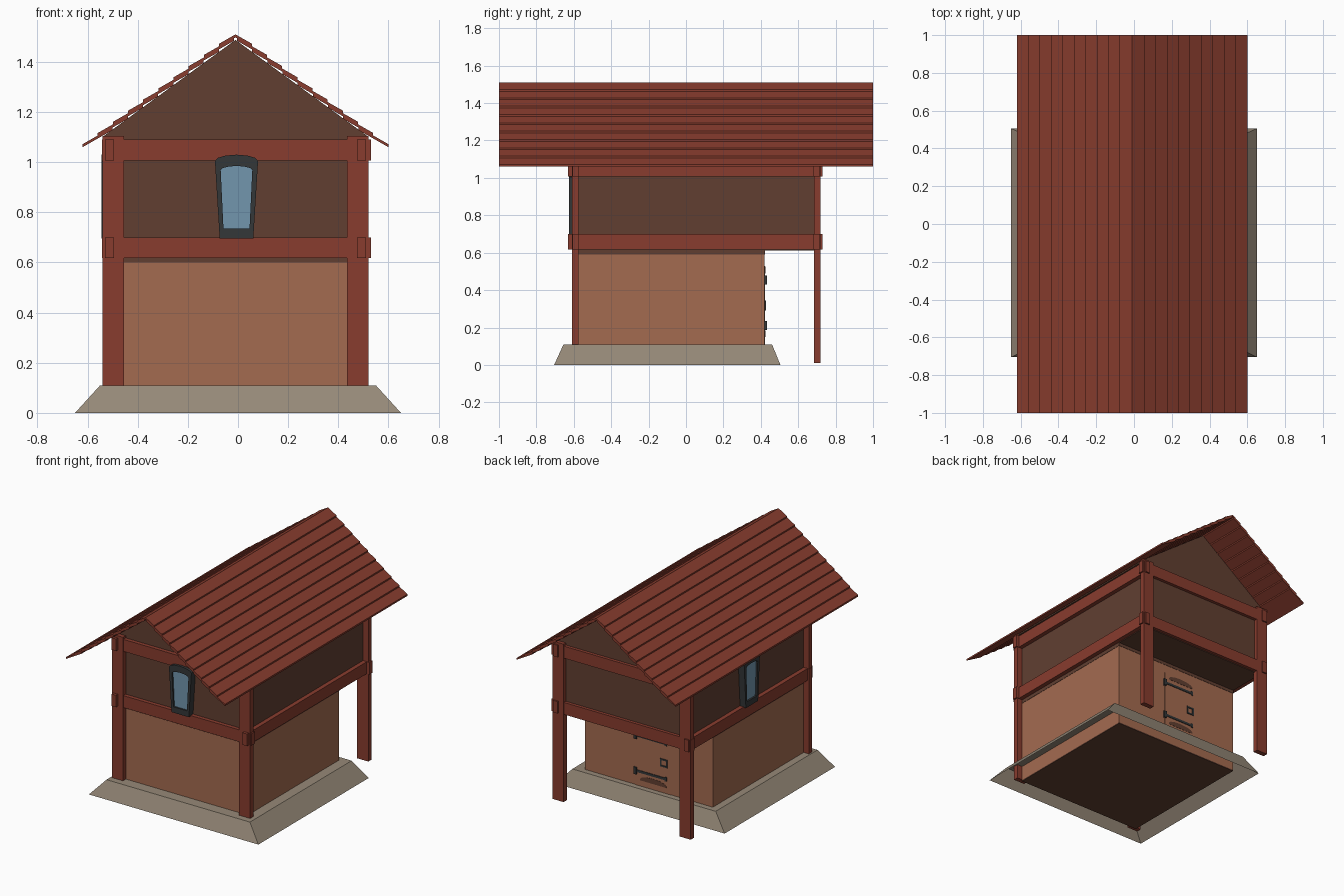
import bpy, bmesh, math
from mathutils import Matrix, Vector

if "Cube" in bpy.data.objects:
    bpy.data.objects.remove(bpy.data.objects["Cube"])

CX = -0.01  # the house body sits slightly left of the base centre


def mat(name, r, g, b):
    lin = lambda c: ((c / 255 + 0.055) / 1.055) ** 2.4
    m = bpy.data.materials.new(name)
    m.diffuse_color = (lin(r), lin(g), lin(b), 1)
    m.use_nodes = True
    m.node_tree.nodes["Principled BSDF"].inputs["Base Color"].default_value = m.diffuse_color
    return m


RED = mat("red_wood", 136, 60, 46)
BROWN = mat("dark_brown_wood", 97, 63, 49)
CLAY = mat("clay_wall", 164, 107, 80)
STONE = mat("grey_stone", 150, 137, 120)
IRON = mat("dark_iron", 52, 55, 56)
GLASS = mat("blue_glass", 114, 150, 174)


def mesh_object(name, verts, faces, *mats, fix=True):
    bm = bmesh.new()
    vs = [bm.verts.new(v) for v in verts]
    for f in faces:
        bm.faces.new([vs[i] for i in f])
    if fix:
        bmesh.ops.recalc_face_normals(bm, faces=bm.faces)
    me = bpy.data.meshes.new(name)
    bm.to_mesh(me)
    bm.free()
    for m in mats:
        me.materials.append(m)
    ob = bpy.data.objects.new(name, me)
    bpy.context.collection.objects.link(ob)
    return ob


def prism(name, profile, y0, y1, m):
    """Extrude an x-z profile along y."""
    n = len(profile)
    verts = [(x, y0, z) for x, z in profile] + [(x, y1, z) for x, z in profile]
    faces = [list(range(n)), list(range(n, 2 * n))]
    faces += [[i, (i + 1) % n, n + (i + 1) % n, n + i] for i in range(n)]
    return mesh_object(name, verts, faces, m)


def box(name, x0, x1, y0, y1, z0, z1, m):
    return prism(name, [(x0, z0), (x1, z0), (x1, z1), (x0, z1)], y0, y1, m)


# stone skirt, open underneath
rings = []
for x, ya, yb, z in ((0.65, -0.705, 0.505, 0), (0.55, -0.655, 0.46, 0.11)):
    rings += [(-x, ya, z), (x, ya, z), (x, yb, z), (-x, yb, z)]
mesh_object("stone_base", rings,
            [[i, (i + 1) % 4, 4 + (i + 1) % 4, 4 + i] for i in range(4)] + [[4, 5, 6, 7]],
            STONE, fix=False)

# wall boxes
box("ground_floor_walls", -0.50, 0.48, -0.578, 0.42, 0.008, 0.60, CLAY)
box("ground_floor_bottom", -0.50, 0.48, -0.578, 0.42, 0.0, 0.008, BROWN)
box("ceiling_edge", -0.502, 0.482, -0.577, 0.422, 0.59, 0.612, BROWN)
box("upper_floor_walls", -0.50, 0.48, -0.58, 0.695, 0.612, 1.10, BROWN)
prism("gable", [(CX - 0.525, 1.095), (CX + 0.525, 1.095), (CX + 0.525, 1.105),
                (CX, 1.488), (CX - 0.525, 1.105)], -0.58, 0.695, BROWN)

# corner posts
for end, y0, y1 in (("front", -0.61, -0.575), ("back", 0.685, 0.72)):
    box(end + "_left_post", -0.54, -0.455, y0, y1, 0.01, 1.105, RED)
    box(end + "_right_post", 0.435, 0.52, y0, y1, 0.01, 1.105, RED)

# beams around the upper floor
for level, z0, z1 in (("lower", 0.617, 0.70), ("upper", 1.007, 1.09)):
    box(level + "_front_beam", -0.542, 0.53, -0.607, -0.572, z0, z1, RED)
    box(level + "_back_beam", -0.542, 0.53, 0.682, 0.717, z0, z1, RED)
    box(level + "_left_beam", -0.53, -0.495, -0.63, 0.73, z0, z1, RED)
    box(level + "_right_beam", 0.475, 0.51, -0.63, 0.73, z0, z1, RED)

# overlapping roof planks, ten rows on each slope
for side, s in (("left", -1), ("right", 1)):
    for i in range(10):
        d, z = 0.61 - 0.0605 * i, 1.06 + 0.0445 * i
        length = min(0.12, d)
        d2, z2 = d - length, z + length * 0.57
        t = 0.012
        prism(f"{side}_roof_plank_{i + 1}",
              [(CX + s * d, z), (CX + s * d2, z2),
               (CX + s * d2, z2 + t), (CX + s * d, z + t)], -1, 1, RED)


# arched tapered windows: frame ring with recessed glass
def arch(b, t, z0, z1, peak, n=6):
    pts = [(-b, z0), (b, z0)]
    for k in range(n + 1):
        a = math.pi * k / n
        u = t * math.cos(a)
        pts.append((u, z1 + (peak - z1) * math.sin(a)))
    return pts


def window(name, place, depth):
    outer = arch(0.067, 0.086, 0.695, 1.005, 1.03)
    inner = arch(0.052, 0.063, 0.735, 0.968, 0.985)
    n = len(outer)
    loops = [(outer, 0), (outer, -depth), (inner, -depth), (inner, -depth + 0.012)]
    verts = [place @ Vector((u, y, z)) for loop, y in loops for u, z in loop]
    faces = [[r * n + i, r * n + (i + 1) % n, (r + 1) * n + (i + 1) % n, (r + 1) * n + i]
             for r in range(3) for i in range(n)]
    faces.append(list(range(3 * n, 4 * n)))
    ob = mesh_object(name, verts, faces, IRON, GLASS, fix=False)
    ob.data.polygons[-1].material_index = 1


window("front_window", Matrix.Translation((-0.006, -0.578, 0)), 0.047)
window("left_window", Matrix.Translation((-0.498, 0.055, 0))
       @ Matrix.Rotation(-math.pi / 2, 4, 'Z'), 0.047)

# back door with strap hinges, brown boards and ring handle
box("door", -0.18, 0.09, 0.418, 0.423, 0.11, 0.53, CLAY)
for part, z in (("lower", 0.16), ("upper", 0.50)):
    prism(part + "_door_patch", arch(0.10, 0.10, z - 0.01, z, z + 0.025), 0.42, 0.4245, BROWN
          ).location.x = -0.045
for part, z in (("lower", 0.21), ("upper", 0.455)):
    box(part + "_hinge_strap", -0.14, 0.10, 0.42, 0.427, z - 0.008, z + 0.008, IRON)
    box(part + "_hinge_pin", 0.08, 0.10, 0.42, 0.432, z - 0.024, z + 0.024, IRON)
    box(part + "_hinge_tip", -0.15, -0.135, 0.42, 0.428, z - 0.014, z + 0.014, IRON)
for part, x0, x1, z0, z1 in (("left", -0.155, -0.145, 0.29, 0.345),
                             ("right", -0.11, -0.10, 0.29, 0.345),
                             ("top", -0.155, -0.10, 0.335, 0.345),
                             ("bottom", -0.155, -0.10, 0.29, 0.30)):
    box("handle_" + part, x0, x1, 0.42, 0.428, z0, z1, IRON)
